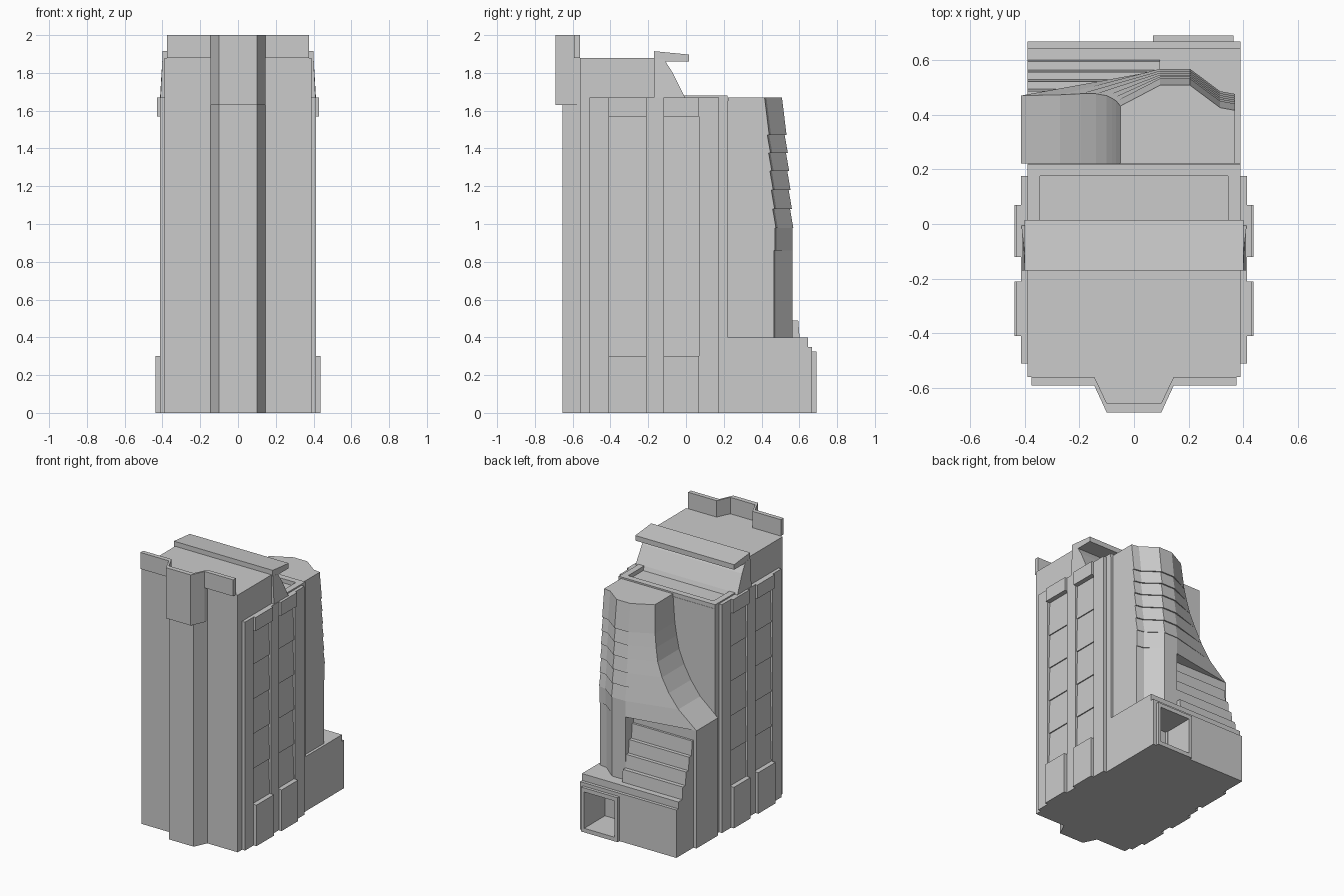
import bpy, bmesh

if "Cube" in bpy.data.objects:
    bpy.data.objects.remove(bpy.data.objects["Cube"])


def loft(name, rings):
    """Closed solid through rings of equal point count."""
    bm = bmesh.new()
    vs = [[bm.verts.new(p) for p in r] for r in rings]
    n = len(rings[0])
    for a, b in zip(vs, vs[1:]):
        for i in range(n):
            bm.faces.new((a[i], a[(i + 1) % n], b[(i + 1) % n], b[i]))
    bm.faces.new(vs[0])
    bm.faces.new(vs[-1])
    bmesh.ops.recalc_face_normals(bm, faces=bm.faces)
    me = bpy.data.meshes.new(name)
    bm.to_mesh(me)
    bm.free()
    ob = bpy.data.objects.new(name, me)
    bpy.context.collection.objects.link(ob)
    return ob


def prism(name, pts, axis, lo, hi):
    """Extrude a profile along x, y or z."""
    put = {'x': lambda p, t: (t, p[0], p[1]),
           'y': lambda p, t: (p[0], t, p[1]),
           'z': lambda p, t: (p[0], p[1], t)}[axis]
    return loft(name, [[put(p, t) for p in pts] for t in (lo, hi)])


def box(name, x0, x1, y0, y1, z0, z1):
    return prism(name, [(x0, y0), (x1, y0), (x1, y1), (x0, y1)], 'z', z0, z1)


# Main body, high front and lower rear roof
prism("main_body", [(-.56, 0), (.222, 0), (.222, 1.65), (-.01, 1.65),
                    (-.17, 1.65), (-.17, 1.88), (-.56, 1.88)], 'x', -.39, .39)

# Front bay and folded parapet
prism("front_bay", [(-.145, -.55), (-.145, -.56), (-.1, -.655), (.1, -.655),
                    (.145, -.56), (.145, -.55)], 'z', 0, 1.88)
prism("bay_parapet", [(-.145, -.56), (-.1, -.655), (.1, -.655), (.145, -.56),
                      (.145, -.592), (.1, -.69), (-.1, -.69), (-.145, -.592)],
      'z', 1.63, 2)
for s, side in ((-1, "left"), (1, "right")):
    box("parapet_wing_" + side, *sorted((s * .145, s * .375)), -.592, -.56, 1.88, 2)

# Sloped penthouse wall and roof slab
prof = [(-.17, 1.64), (.005, 1.64), (-.01, 1.68), (-.07, 1.80), (-.115, 1.87), (-.17, 1.87)]
loft("penthouse_slope", [[(s * (.412 - .06 * max(0, z - 1.68)), y, z) for y, z in prof]
                         for s in (-1, 1)])
prism("roof_slab", [(-.17, 1.86), (.015, 1.86), (.015, 1.897), (-.17, 1.915)],
      'x', -.4, .4)

# Rear roof rim
box("roof_rim_back", -.39, .39, .175, .22, 1.64, 1.68)
for s, side in ((-1, "left"), (1, "right")):
    box("roof_rim_" + side, *sorted((s * .345, s * .39)), -.02, .175, 1.64, 1.68)

# Side pilasters, window strips, feet and caps
for s, side in ((-1, "left"), (1, "right")):
    for i, (a, b) in enumerate(((-.51, -.41), (-.21, -.12), (.07, .175))):
        box(f"pilaster_{side}_{i}", *sorted((s * .38, s * .414)), a, b, 0, 1.67)
    for i, (a, b) in enumerate(((-.41, -.21), (-.12, .07))):
        box(f"strip_foot_{side}_{i}", *sorted((s * .38, s * .437)), a, b, 0, .3)
        box(f"strip_cap_{side}_{i}", *sorted((s * .38, s * .43)), a, b, 1.57, 1.67)
        h = 1.27 / 5
        for f in range(5):
            z = .3 + f * h
            prism(f"window_{side}_{i}_{f}", [(s * .38, z), (s * .403, z),
                  (s * .395, z + h), (s * .38, z + h)], 'y', a, b)

# Rear base with framed entrance
base = prism("rear_base", [(.21, 0), (.668, 0), (.668, .35), (.645, .35),
                           (.645, .4), (.21, .4)], 'x', -.39, .39)
porch = box("entrance_frame", .07, .365, .66, .69, 0, .325)
cutter = box("entrance_cutter", .095, .34, .45, .8, .03, .295)
cutter.hide_render = True
for ob in (base, porch):
    m = ob.modifiers.new("opening", 'BOOLEAN')
    m.operation = 'DIFFERENCE'
    m.solver = 'EXACT'
    m.object = cutter
    bpy.context.view_layer.objects.active = ob
    bpy.ops.object.modifier_apply(modifier=m.name)
bpy.data.objects.remove(cutter)

# Stepped terraces
tops = [.39, .49, .585, .68, .785]
for i, y in enumerate((.598, .56, .525, .49)):
    z0, z1 = tops[i], tops[i + 1]
    prism(f"terrace_{i}", [(.4, z0), (y + .004, z0), (y - .004, z1), (.4, z1)],
          'x', -.39, .095)

# Foot of the sweeping buttress
prism("buttress_foot", [(-.414, 0), (-.414, .86), (-.27, .98), (.1, .98), (.1, 0)],
      'y', .222, .47)

# Lower rear bay
prism("rear_bay", [(.095, .222), (.095, .563), (.205, .563), (.31, .475),
                   (.37, .465), (.37, .222)], 'z', .38, .98)

# Tapering rear tower: (height, left end of sweep, its y)
levels = [(.86, -.414, .47), (.98, -.27, .473), (1.08, -.195, .477),
          (1.18, -.14, .477), (1.28, -.1, .47), (1.375, -.08, .46),
          (1.47, -.065, .45), (1.67, -.05, .432)]


def tower_ring(level, out):
    z, x, y = level
    f = .563 - .05 * max(0, z - .98) / .69 + out
    return [(x, .222, z), (x, y, z), (.095, f, z), (.205, f, z),
            (.315, f - .082, z), (.37, f - .092, z), (.37, .222, z)]


for i, (a, b) in enumerate(zip(levels, levels[1:])):
    loft(f"tower_band_{i}", [tower_ring(a, .005 if i else 0),
                             tower_ring(b, -.005 if i else 0)])
